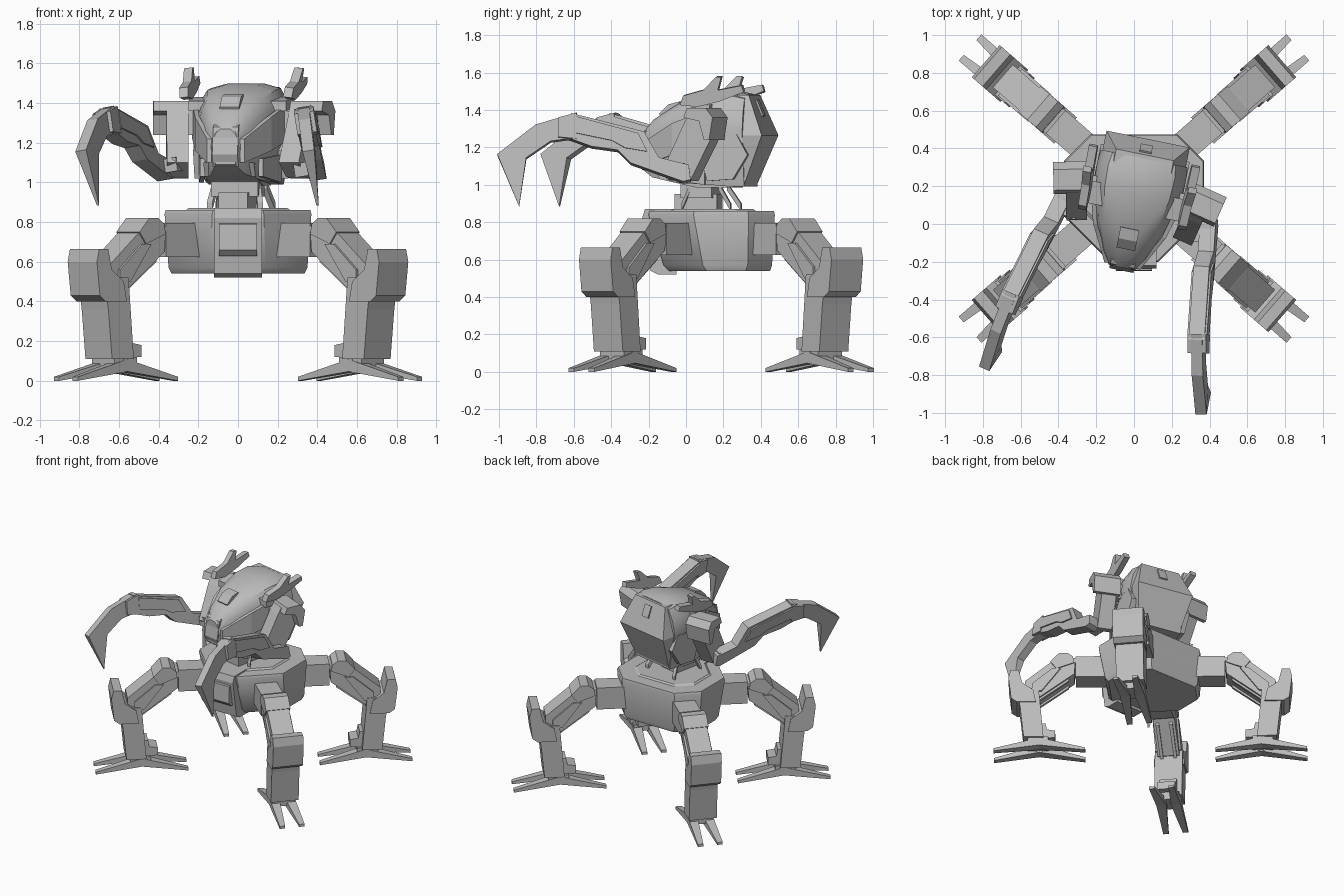
import bpy, bmesh, math
from mathutils import Matrix, Vector

cube = bpy.data.objects.get("Cube")
if cube:
    bpy.data.objects.remove(cube)

grey = bpy.data.materials.new("matte_grey")
grey.use_nodes = True
grey.diffuse_color = (0.5, 0.5, 0.5, 1)
grey.node_tree.nodes["Principled BSDF"].inputs["Base Color"].default_value = (0.5, 0.5, 0.5, 1)


def loft(name, rings, frame, smooth=False):
    """Skin closed rings of points and cap both ends."""
    bm = bmesh.new()
    loops = [[bm.verts.new(p) for p in ring] for ring in rings]
    n = len(loops[0])
    for a, b in zip(loops, loops[1:]):
        for i in range(n):
            j = (i + 1) % n
            bm.faces.new((a[i], a[j], b[j], b[i]))
    bm.faces.new(loops[0])
    bm.faces.new(loops[-1])
    bmesh.ops.recalc_face_normals(bm, faces=bm.faces)
    bm.transform(frame)
    mesh = bpy.data.meshes.new(name)
    bm.to_mesh(mesh)
    bm.free()
    mesh.materials.append(grey)
    obj = bpy.data.objects.new(name, mesh)
    bpy.context.collection.objects.link(obj)
    if smooth:
        bpy.ops.object.select_all(action='DESELECT')
        obj.select_set(True)
        bpy.context.view_layer.objects.active = obj
        bpy.ops.object.shade_smooth_by_angle(angle=math.radians(36))
    return obj


def prism(name, profile, width, frame, shift=0.0):
    """Extrude a side profile (forward, up) across the given width."""
    return loft(name, [[(x, shift + s * width / 2, z) for x, z in profile] for s in (-1, 1)], frame)


def box(name, x0, x1, z0, z1, width, frame, shift=0.0):
    return prism(name, [(x0, z0), (x1, z0), (x1, z1), (x0, z1)], width, frame, shift)


def beam(name, ends, frame):
    """Tapered bar; each end is (x, y, half width, low z, high z)."""
    return loft(name, [[(x, y - h, z0), (x, y + h, z0), (x, y + h, z1), (x, y - h, z1)]
                       for x, y, h, z0, z1 in ends], frame)


def rot(deg, axis='Z'):
    return Matrix.Rotation(math.radians(deg), 4, axis)


def move(x, y, z):
    return Matrix.Translation((x, y, z))


# ---- hull ----
def outline(hx, y0, y1, c0, c1, z):
    half = [(hx - c0, y0), (hx, y0 + c0), (hx, y1 - c1), (hx - c1, y1)]
    return [(x, y, z) for x, y in half] + [(-x, y, z) for x, y in reversed(half)]


world = Matrix.Identity(4)
loft("hull", [outline(.335, -.09, .45, .20, .13, .54),
              outline(.35, -.12, .46, .21, .13, .57),
              outline(.37, -.20, .475, .24, .14, .84),
              outline(.365, -.195, .47, .24, .14, .86)], world, True)
loft("deck", [outline(.27, -.10, .38, .16, .10, .855),
              outline(.25, -.08, .36, .15, .10, .87)], world)
front = rot(-90)
prism("front_plate", [(.05, .87), (.22, .87), (.235, .82), (.19, .54), (.15, .52), (.05, .52)], .24, front)
prism("front_lamp_box", [(.20, .80), (.245, .79), (.25, .66), (.22, .63), (.18, .63)], .19, front)

# ---- legs ----
upper = [(.55, .78), (.67, .79), (.74, .74), (.92, .59), (.92, .46), (.81, .46), (.56, .65)]
cap = [(.56, .74), (.57, .79), (.61, .82), (.67, .82), (.735, .75), (.69, .69)]
guard = [(.66, .69), (.72, .69), (.87, .56), (.87, .50), (.80, .50)]
knee = [(.965, .665), (1.025, .665), (1.04, .60), (1.02, .43), (.98, .40), (.84, .40), (.86, .50), (.94, .56)]
shin = [(.82, .52), (.98, .52), (.955, .36), (.93, .11), (.785, .11)]
for fb, lr, ang, cy in (("front", "left", -41, .195), ("front", "right", -139, .195),
                        ("back", "left", 41, .18), ("back", "right", 139, .18)):
    tag = f"{fb}_{lr}_"
    leg = move(0, cy, 0) @ rot(ang)
    box(tag + "hip", .27, .55, .625, .795, .16, leg)
    prism(tag + "upper_leg", upper, .16, leg)
    prism(tag + "thigh_cap", cap, .18, leg)
    prism(tag + "thigh_guard", guard, .19, leg)
    prism(tag + "knee", knee, .225, leg)
    prism(tag + "shin", shin, .205, leg)
    prism(tag + "ankle", [(.70, .12), (.86, .12), (.86, .24), (.77, .24), (.76, .19), (.70, .18)], .13, leg)
    box(tag + "foot_hub", .75, .90, .06, .12, .17, leg)
    for side in (-1, 1):
        beam(tag + "thigh_rod", [(.60, side * .05, .012, .60, .63), (.84, side * .05, .012, .42, .45)], leg)
        for root, tip in ((.84, .48), (.79, 1.15)):
            beam(tag + "toe", [(root, side * .052, .038, .05, .115),
                               (tip, side * .072, .02, 0, .02)], leg)

# ---- waist ----
torso = move(.02, .18, 0) @ rot(-101.5)
box("waist_column", 0, .23, .85, .95, .15, torso)
box("waist_collar", .02, .19, .93, 1.05, .24, torso)
for side in (-1, 1):
    beam("waist_strut", [(-.02, side * .11, .014, .97, 1.01), (-.09, side * .14, .014, .86, .90)], torso)
    beam("waist_front_strut", [(.14, side * .11, .014, .96, 1.0), (.18, side * .13, .014, .86, .90)], torso)


# ---- torso ----
def section(f, wt, zt, wm, zm, wb, zb):
    """Ten-sided cross-section with a domed top."""
    half = [(f, wt * .5, zt), (f, wt, zt - .025), (f, wt * .35 + wm * .65, zt * .5 + zm * .5),
            (f, wm, zm), (f, wb, zb)]
    return half + [(x, -y, z) for x, y, z in reversed(half)]


loft("torso", [section(.42, .05, 1.27, .07, 1.17, .05, 1.09),
               section(.35, .09, 1.35, .12, 1.21, .09, 1.04),
               section(.20, .14, 1.44, .185, 1.27, .15, 1.01),
               section(.02, .175, 1.49, .235, 1.31, .18, 1.00),
               section(-.10, .18, 1.50, .24, 1.29, .19, .99),
               section(-.17, .17, 1.485, .235, 1.28, .18, .99)], torso, True)


def slab(f0, f1, half, z):
    return [(f0, -half, z), (f0, half, z), (f1, half, z), (f1, -half, z)]


# sloping rear armour, widest at its rim
loft("back_armour", [slab(-.10, -.165, .17, .99), slab(-.10, -.275, .225, 1.265),
                     slab(-.10, -.19, .155, 1.48)], torso)
prism("back_hatch", [(-.17, 1.43), (-.21, 1.455), (-.245, 1.37), (-.20, 1.35)], .065, torso)
prism("brow_sensor", [(.20, 1.38), (.21, 1.445), (.27, 1.43), (.32, 1.38), (.30, 1.34)], .10, torso)
prism("snout", [(.30, 1.33), (.41, 1.28), (.435, 1.14), (.41, 1.08), (.30, 1.10)], .13, torso)
prism("chin", [(.34, 1.10), (.30, 1.03), (.10, .985), (-.1, .985), (-.1, 1.08)], .26, torso)

horn = [(.16, 1.42), (.14, 1.47), (.03, 1.50), (-.04, 1.57), (-.07, 1.57), (-.05, 1.50),
        (-.18, 1.525), (-.19, 1.49), (-.06, 1.44), (.06, 1.41)]
flank = [(.06, 1.16), (-.02, 1.26), (-.14, 1.27), (-.20, 1.16), (-.12, 1.03), (.02, 1.02)]

# ---- arms and paired torso parts, left then right ----
upper_arm = [(.06, 1.39), (-.09, 1.36), (-.08, 1.28), (.06, 1.02), (.12, 1.03), (.21, 1.10), (.09, 1.34)]
shoulder = [(.07, 1.36), (.05, 1.41), (-.06, 1.41), (-.10, 1.36), (-.08, 1.24), (-.05, 1.24), (-.02, 1.34)]
forearm = [(.69, 1.38), (.30, 1.28), (.22, 1.14), (.06, 1.10), (.05, 1.02), (.09, 1.01),
           (.37, 1.11), (.44, 1.18), (.58, 1.20), (.69, 1.24)]
forearm_plate = [(.66, 1.36), (.33, 1.27), (.28, 1.17), (.40, 1.19), (.47, 1.23), (.66, 1.27)]
blade = [(.66, 1.385), (.88, 1.32), (1.085, 1.16), (.967, .88), (.93, 1.14), (.80, 1.23), (.66, 1.25)]
for side, lr, splay in ((1, "left_", 10), (-1, "right_", -12.5)):
    prism(lr + "horn", horn, .045, torso @ move(0, side * .255, 0)
          @ Matrix.Rotation(side * -.12, 4, 'X') @ move(0, side * -.16, 0))
    beam(lr + "horn_mount", [(.12, side * .17, .08, 1.36, 1.41), (.0, side * .19, .08, 1.38, 1.43)], torso)
    prism(lr + "flank_plate", flank, .06, torso, side * .21)
    beam(lr + "cheek_plate", [(.41, side * .085, .012, 1.10, 1.22), (.22, side * .185, .012, 1.16, 1.33),
                              (.02, side * .24, .012, 1.22, 1.40)], torso)
    beam(lr + "jaw_plate", [(.26, side * .15, .012, 1.03, 1.12), (.04, side * .20, .012, 1.0, 1.14)], torso)
    box(lr + "shoulder_axle", -.03, .08, 1.24, 1.36, .14, torso, side * .24)
    # upper arm turns inward, lower arm turns back outward
    arm = torso @ move(.02, side * .35, 0) @ rot(side * -12.5)
    prism(lr + "shoulder_cap", shoulder, .20, arm)
    prism(lr + "upper_arm", upper_arm, .11, arm, side * -.02)
    # lower arm leans slightly about its own length
    lower = torso @ move(.03, side * .375, 1.17) @ rot(splay) @ rot(9, 'X') @ move(0, 0, -1.17)
    box(lr + "elbow_pin", .08, .17, 1.04, 1.11, .14, lower, side * -.04)
    prism(lr + "forearm", forearm, .085, lower)
    prism(lr + "forearm_plate", forearm_plate, .105, lower)
    prism(lr + "wrist", [(.66, 1.38), (.76, 1.355), (.76, 1.25), (.66, 1.24)], .10, lower)
    # hooked blade, narrowed to a point
    hook = prism(lr + "blade", blade, .06, lower)
    tip = lower @ Vector((.967, 0, .88))
    for v in hook.data.vertices:
        if (v.co - tip).length < .05:
            v.co = v.co.lerp(tip, .8)
